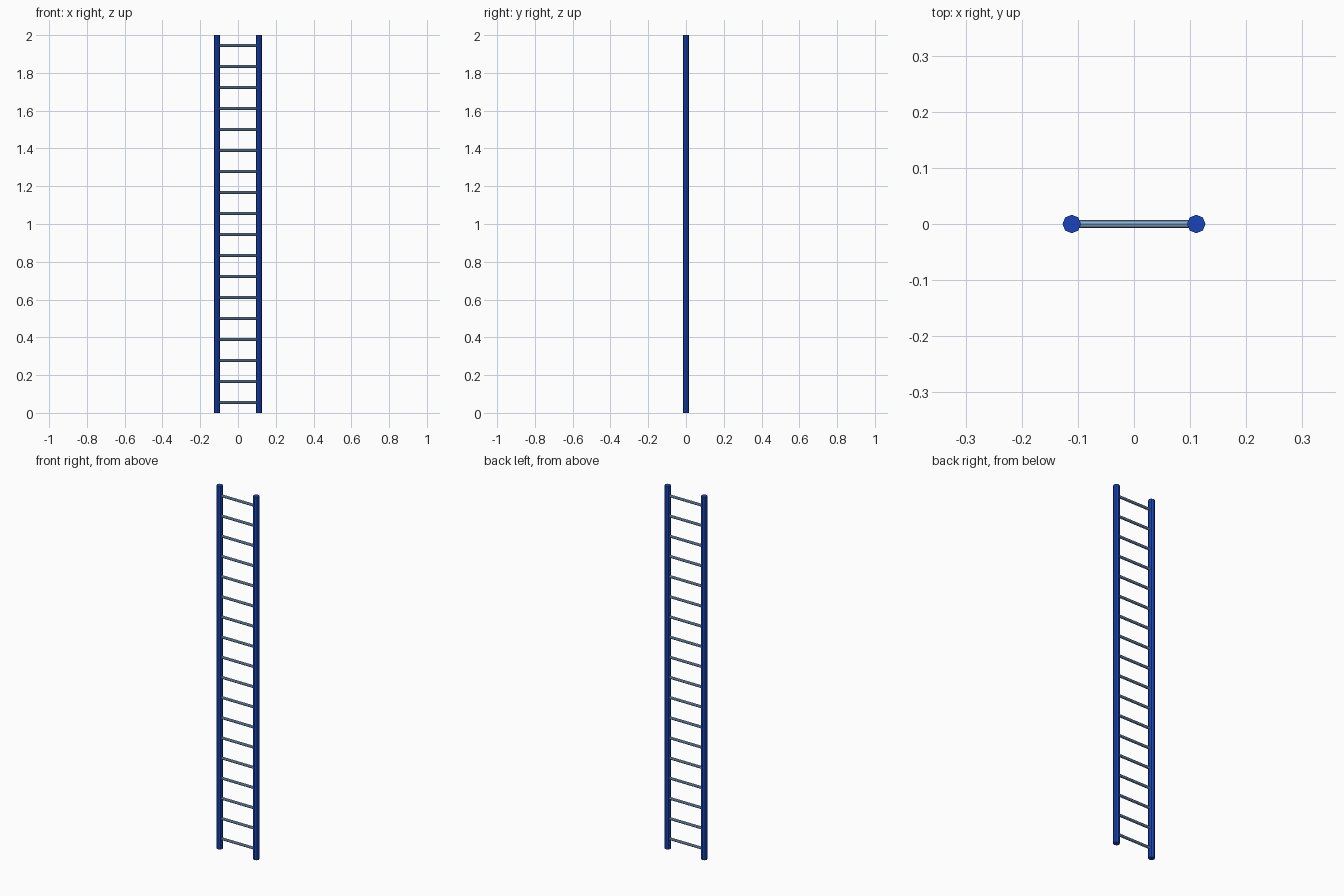
import bpy
from math import pi

if "Cube" in bpy.data.objects:
    bpy.data.objects.remove(bpy.data.objects["Cube"])

HEIGHT, RAIL_X, RUNGS = 2.0, 0.111, 18
STEP = HEIGHT / RUNGS


def material(name, color):
    mat = bpy.data.materials.new(name)
    mat.diffuse_color = color
    mat.use_nodes = True
    mat.node_tree.nodes["Principled BSDF"].inputs["Base Color"].default_value = mat.diffuse_color
    return mat


def rod(name, radius, length, location, rotation, mat):
    # Flat-faced eight-sided rod
    bpy.ops.mesh.primitive_cylinder_add(vertices=8, radius=radius, depth=length,
                                        location=location, rotation=rotation)
    obj = bpy.context.object
    obj.name = name
    obj.data.materials.append(mat)
    return obj


blue = material("rail_blue", (0.01, 0.06, 0.5, 1))
steel = material("rung_steel", (0.25, 0.42, 0.65, 1))

# Upright side rails
for side, label in ((-1, "left"), (1, "right")):
    rod(f"{label}_rail", 0.0165, HEIGHT, (side * RAIL_X, 0, HEIGHT / 2), (0, 0, 0), blue)

# Evenly spaced rungs running into the rails
for i in range(RUNGS):
    rod(f"rung_{i + 1:02d}", 0.0075, 2 * RAIL_X, (0, 0, (i + 0.5) * STEP),
        (0, pi / 2, 0), steel)
